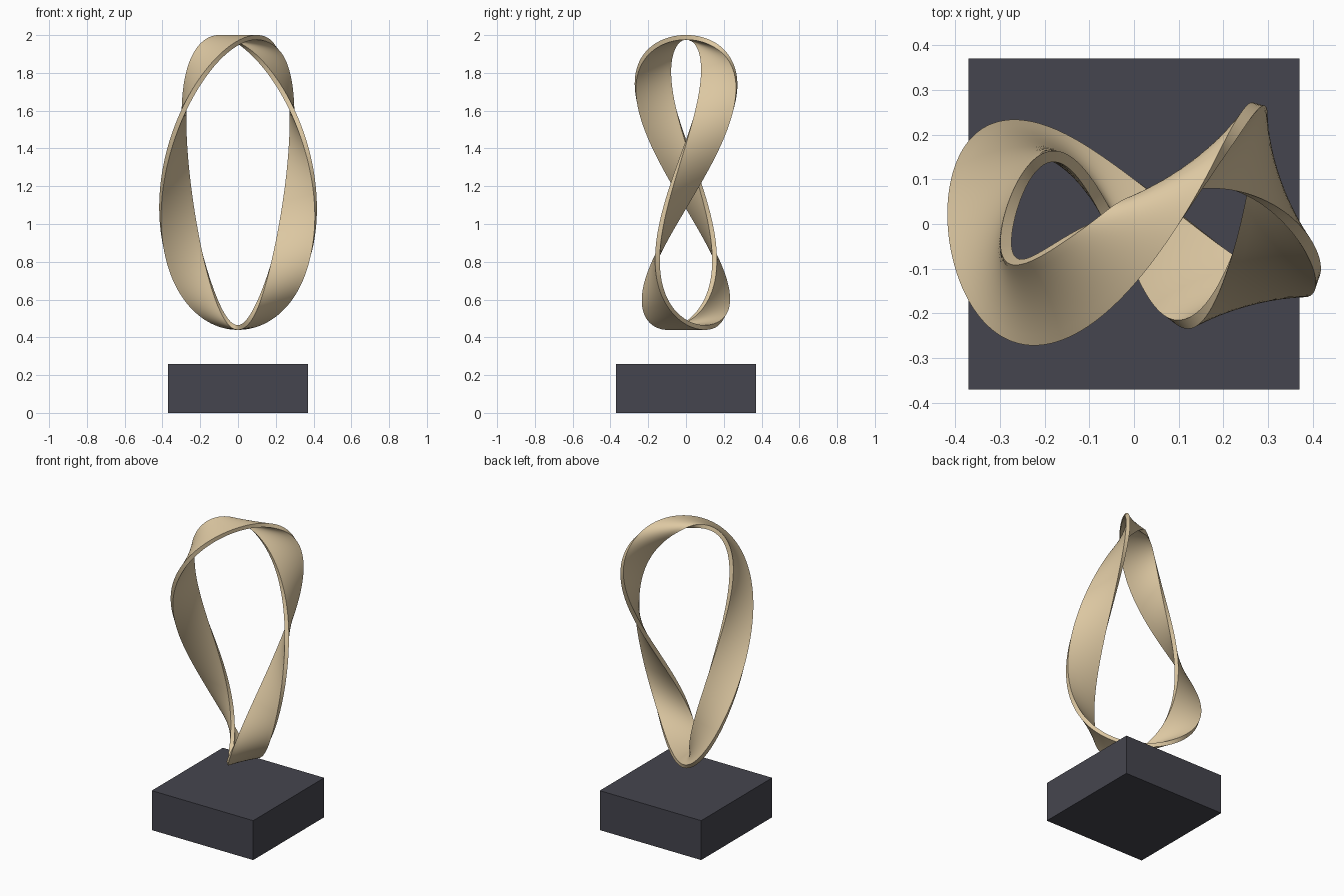
import bpy, bmesh, math
from mathutils import Vector

if "Cube" in bpy.data.objects:
    bpy.data.objects.remove(bpy.data.objects["Cube"])


def material(name, rgb):
    m = bpy.data.materials.new(name)
    m.diffuse_color = (*rgb, 1)
    m.use_nodes = True
    m.node_tree.nodes["Principled BSDF"].inputs["Base Color"].default_value = m.diffuse_color
    return m


tan = material("warm tan", (0.72, 0.575, 0.36))
slate = material("dark slate", (0.06, 0.06, 0.077))

# Loop path and ribbon proportions
A, D, B, MID = 0.33, 0.174, 0.768, 1.22
HALF_WIDTH, HALF_THICK = 0.1, 0.0125
SEGMENTS, ACROSS = 240, 8


def ribbon_point(s, v, side):
    """Point on the ribbon: s along the loop, v across it, side = face."""
    phi = 1.5 * s                       # three half twists per loop
    rule = Vector((math.cos(phi), math.sin(phi), 0))
    turn = Vector((-math.sin(phi), math.cos(phi), 0)) * 1.5
    centre = Vector((A * math.sin(s), D * math.sin(2 * s), MID + B * math.cos(s)))
    along = Vector((A * math.cos(s), 2 * D * math.cos(2 * s), -B * math.sin(s)))
    along += turn * HALF_WIDTH * v
    normal = along.cross(rule).normalized()
    return centre + rule * HALF_WIDTH * v + normal * HALF_THICK * side


def finish(bm, name, mat):
    bmesh.ops.recalc_face_normals(bm, faces=bm.faces)
    mesh = bpy.data.meshes.new(name)
    bm.to_mesh(mesh)
    bm.free()
    mesh.materials.append(mat)
    obj = bpy.data.objects.new(name, mesh)
    bpy.context.collection.objects.link(obj)
    return obj


# Twisted ribbon: rectangular section swept round, joined after a half turn
vs = [-1 + 2 * j / ACROSS for j in range(ACROSS + 1)]
section = [(v, 1) for v in vs] + [(v, -1) for v in reversed(vs)]
n = len(section)
bm = bmesh.new()
rings = [[bm.verts.new(ribbon_point(2 * math.pi * i / SEGMENTS, v, side))
          for v, side in section] for i in range(SEGMENTS)]
rings.append(rings[0][n // 2:] + rings[0][:n // 2])
for r0, r1 in zip(rings, rings[1:]):
    for k in range(n):
        k2 = (k + 1) % n
        bm.faces.new((r0[k], r0[k2], r1[k2], r1[k]))
ribbon = finish(bm, "twisted_ribbon", tan)
bpy.context.view_layer.objects.active = ribbon
ribbon.select_set(True)
bpy.ops.object.shade_smooth_by_angle(angle=math.radians(40))

# Square plinth
bm = bmesh.new()
bmesh.ops.create_cube(bm, size=1)
bmesh.ops.scale(bm, vec=(0.74, 0.74, 0.26), verts=bm.verts)
bmesh.ops.translate(bm, vec=(0, 0, 0.13), verts=bm.verts)
finish(bm, "plinth", slate)
